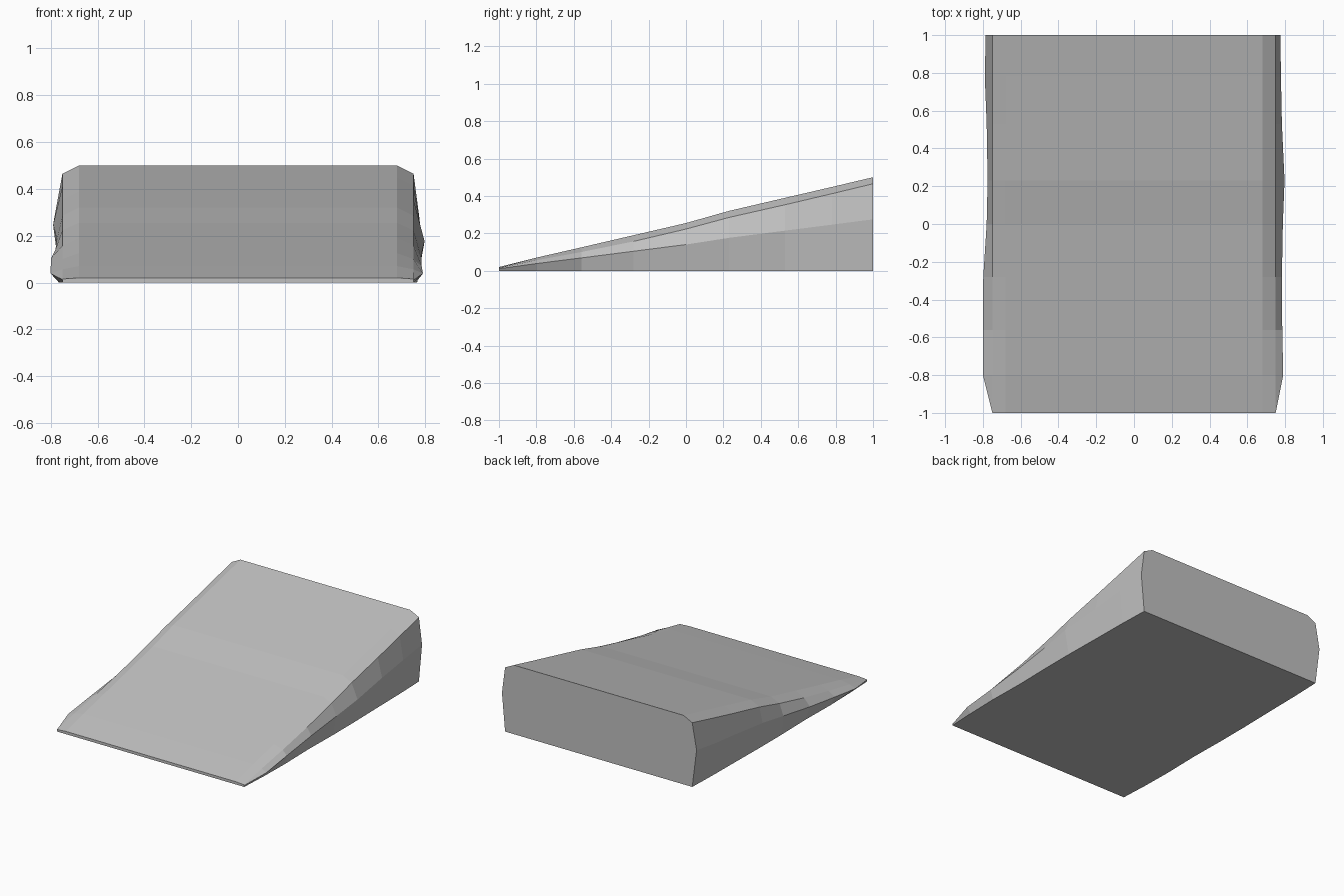
import bpy
import bmesh

cube = bpy.data.objects.get("Cube")
if cube:
    bpy.data.objects.remove(cube, do_unlink=True)

# One stone grey for the whole block
grey = bpy.data.materials.new("stone grey")
grey.use_nodes = True
colour = (0.53, 0.53, 0.53, 1.0)
grey.diffuse_color = colour
grey.node_tree.nodes["Principled BSDF"].inputs["Base Color"].default_value = colour

# Stations from the thin front to the tall back:
# y, top height, shoulder height, bulge on -x side, bulge on +x side, base half width
stations = [
    (-1.00, 0.020, 0.015, 0.750, 0.750, 0.750),
    (-0.80, 0.070, 0.056, 0.800, 0.790, 0.760),
    (-0.56, 0.125, 0.100, 0.800, 0.785, 0.765),
    (-0.28, 0.190, 0.157, 0.798, 0.783, 0.760),
    (0.00, 0.255, 0.223, 0.780, 0.788, 0.765),
    (0.23, 0.320, 0.285, 0.775, 0.797, 0.765),
    (0.53, 0.390, 0.353, 0.780, 0.783, 0.760),
    (0.78, 0.448, 0.412, 0.790, 0.778, 0.757),
    (1.00, 0.500, 0.465, 0.785, 0.775, 0.750),
]


def section(y, top, shoulder, bulge_neg, bulge_pos, base):
    """Bevelled cross-section with softly bulging sides."""
    mid = top * 0.55
    return [
        (-base, y, 0), (base, y, 0), (bulge_pos, y, mid), (0.75, y, shoulder),
        (0.68, y, top), (-0.68, y, top), (-0.75, y, shoulder), (-bulge_neg, y, mid),
    ]


# Loft the sections into a closed wedge
bm = bmesh.new()
rings = [[bm.verts.new(p) for p in section(*s)] for s in stations]
for a, b in zip(rings, rings[1:]):
    for i in range(len(a)):
        j = (i + 1) % len(a)
        bm.faces.new((a[i], a[j], b[j], b[i]))
bm.faces.new(rings[0])
bm.faces.new(rings[-1])
bmesh.ops.recalc_face_normals(bm, faces=bm.faces)

mesh = bpy.data.meshes.new("ramp_block")
bm.to_mesh(mesh)
bm.free()
mesh.materials.append(grey)
ramp = bpy.data.objects.new("ramp_block", mesh)
bpy.context.collection.objects.link(ramp)
